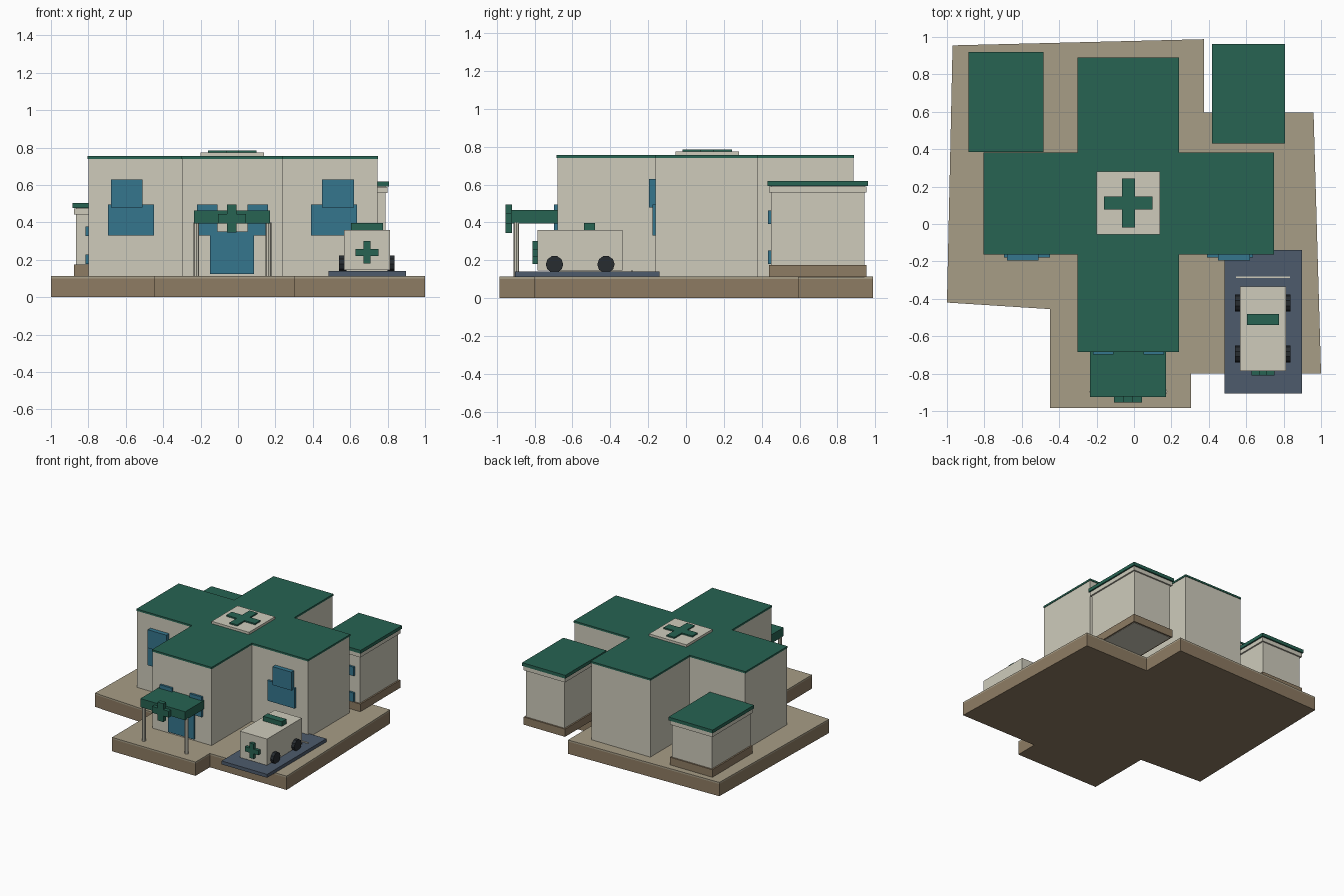
import bpy, bmesh, math

if "Cube" in bpy.data.objects:
    bpy.data.objects.remove(bpy.data.objects["Cube"])

def material(name, rgb):
    m = bpy.data.materials.new(name)
    m.diffuse_color = (*rgb, 1)
    m.use_nodes = True
    m.node_tree.nodes["Principled BSDF"].inputs["Base Color"].default_value = m.diffuse_color
    return m

CREAM = material("cream_wall", (0.62, 0.60, 0.50))
GREEN = material("green_trim", (0.02, 0.125, 0.085))
BROWN = material("brown_stone", (0.27, 0.20, 0.125))
TAN = material("tan_paving", (0.39, 0.34, 0.24))
BLUE = material("blue_glass", (0.035, 0.18, 0.27))
SLATE = material("slate_pad", (0.075, 0.105, 0.15))
DARK = material("dark_tyre", (0.02, 0.025, 0.03))
CX = -0.03  # symmetry axis of the main building

def prism(name, pts, lo, hi, mat, axis='z'):
    """Extrude a flat outline along z, or an (x, z) outline along y."""
    bm = bmesh.new()
    place = (lambda a, b: (a, b, lo)) if axis == 'z' else (lambda a, b: (a, lo, b))
    face = bm.faces.new([bm.verts.new(place(a, b)) for a, b in pts])
    ext = bmesh.ops.extrude_face_region(bm, geom=[face], use_keep_orig=True)
    move = (0, 0, hi - lo) if axis == 'z' else (0, hi - lo, 0)
    bmesh.ops.translate(bm, vec=move,
                        verts=[v for v in ext['geom'] if isinstance(v, bmesh.types.BMVert)])
    bmesh.ops.recalc_face_normals(bm, faces=bm.faces)
    me = bpy.data.meshes.new(name)
    bm.to_mesh(me)
    bm.free()
    me.materials.append(mat)
    ob = bpy.data.objects.new(name, me)
    bpy.context.collection.objects.link(ob)
    return ob

def box(name, x, y, z, mat):
    return prism(name, [(x[0], y[0]), (x[1], y[0]), (x[1], y[1]), (x[0], y[1])], z[0], z[1], mat)

def cross_outline(outer, inner):
    """Plus-shaped outline from two (x0, x1, y0, y1) extents: full size and arm widths."""
    X0, X1, Y0, Y1 = outer
    x0, x1, y0, y1 = inner
    return [(x0, Y0), (x1, Y0), (x1, y0), (X1, y0), (X1, y1), (x1, y1),
            (x1, Y1), (x0, Y1), (x0, y1), (X0, y1), (X0, y0), (x0, y0)]

def plus(cx, cy, r, w):
    return cross_outline((cx - r, cx + r, cy - r, cy + r), (cx - w, cx + w, cy - w, cy + w))

def cylinder(name, loc, r, depth, sides, mat, rot=(0, 0, 0)):
    bpy.ops.mesh.primitive_cylinder_add(vertices=sides, radius=r, depth=depth, location=loc, rotation=rot)
    ob = bpy.context.object
    ob.name = name
    ob.data.materials.append(mat)

# Irregular ground slab with thin paving on top
plot = [(-0.97, 0.955), (0.375, 0.988), (0.375, 0.595), (0.96, 0.595), (1.0, -0.80),
        (0.305, -0.80), (0.305, -0.985), (-0.45, -0.985), (-0.45, -0.455), (-1.0, -0.42)]
prism("ground_slab", plot, 0, 0.10, BROWN)
prism("paving", plot, 0.10, 0.113, TAN)

# Cross-shaped main building and roof
e = 0.004
prism("main_walls", cross_outline((-0.80, 0.745, -0.68, 0.885), (-0.297, 0.237, -0.16, 0.377)), 0.11, 0.74, CREAM)
prism("main_roof", cross_outline((-0.80 - e, 0.745 + e, -0.68 - e, 0.885 + e),
                                 (-0.297 - e, 0.237 + e, -0.16 - e, 0.377 + e)), 0.74, 0.755, GREEN)
box("roof_plate", (-0.20, 0.138), (-0.055, 0.28), (0.753, 0.774), CREAM)
prism("roof_cross", plus(CX, 0.112, 0.13, 0.035), 0.772, 0.785, GREEN)

# Windows mirrored about the entrance axis
for side, s in (("left", -1), ("right", 1)):
    def span(a, b):
        return tuple(sorted((CX + s * a, CX + s * b)))
    box(side + "_wide_window", span(0.42, 0.665), (-0.178, -0.155), (0.33, 0.495), BLUE)
    box(side + "_upper_window", span(0.48, 0.65), (-0.195, -0.155), (0.48, 0.63), BLUE)
    box(side + "_entrance_window", span(0.08, 0.19), (-0.697, -0.675), (0.33, 0.495), BLUE)
    cylinder(side + "_canopy_post", (CX + s * 0.193, -0.897, 0.255), 0.015, 0.29, 8, CREAM)

# Entrance
box("door", (-0.15, 0.085), (-0.69, -0.675), (0.125, 0.352), BLUE)
box("canopy", (-0.235, 0.17), (-0.925, -0.675), (0.395, 0.465), GREEN)
prism("canopy_cross", plus(CX - 0.003, 0.42, 0.075, 0.026), -0.955, -0.92, GREEN, 'y')

# Rear pavilions: plinth, walls, cornice, roof and front windows
def pavilion(name, x0, x1, y0, y1, top):
    def layer(part, inset, lo, hi, mat):
        box(f"{name}_{part}", (x0 + inset, x1 - inset), (y0 + inset, y1 - inset), (lo, hi), mat)
    layer("plinth", 0.008, 0.112, 0.175, BROWN)
    layer("walls", 0.02, 0.11, top - 0.06, CREAM)
    layer("cornice", 0.008, top - 0.063, top - 0.03, CREAM)
    layer("roof", 0, top - 0.027, top, GREEN)
    layer("roof_core", 0.02, top - 0.04, top - 0.01, CREAM)
    cx = (x0 + x1) / 2
    for row, f in (("lower", 0.01), ("upper", 0.56)):
        h = top - 0.235
        z = 0.175 + f * h
        box(f"{name}_{row}_window", (cx - 0.13, cx + 0.13), (y0 + 0.004, y0 + 0.022), (z, z + 0.19 * h), BLUE)

pavilion("left_pavilion", -0.885, -0.485, 0.385, 0.92, 0.505)
pavilion("right_pavilion", 0.418, 0.808, 0.43, 0.963, 0.62)

# Parking pad and marking
box("parking_pad", (0.485, 0.897), (-0.905, -0.14), (0.112, 0.14), SLATE)
box("pad_stripe", (0.545, 0.835), (-0.29, -0.28), (0.138, 0.147), CREAM)

# Ambulance
box("ambulance_body", (0.566, 0.812), (-0.785, -0.335), (0.145, 0.36), CREAM)
box("ambulance_beacon", (0.605, 0.775), (-0.54, -0.482), (0.355, 0.398), GREEN)
prism("ambulance_cross", plus(0.69, 0.24, 0.061, 0.019), -0.81, -0.78, GREEN, 'y')
for x in (0.56, 0.818):
    for y in (-0.695, -0.423):
        cylinder("ambulance_wheel", (x, y, 0.178), 0.046, 0.04, 10, DARK, (0, math.pi / 2, 0))
